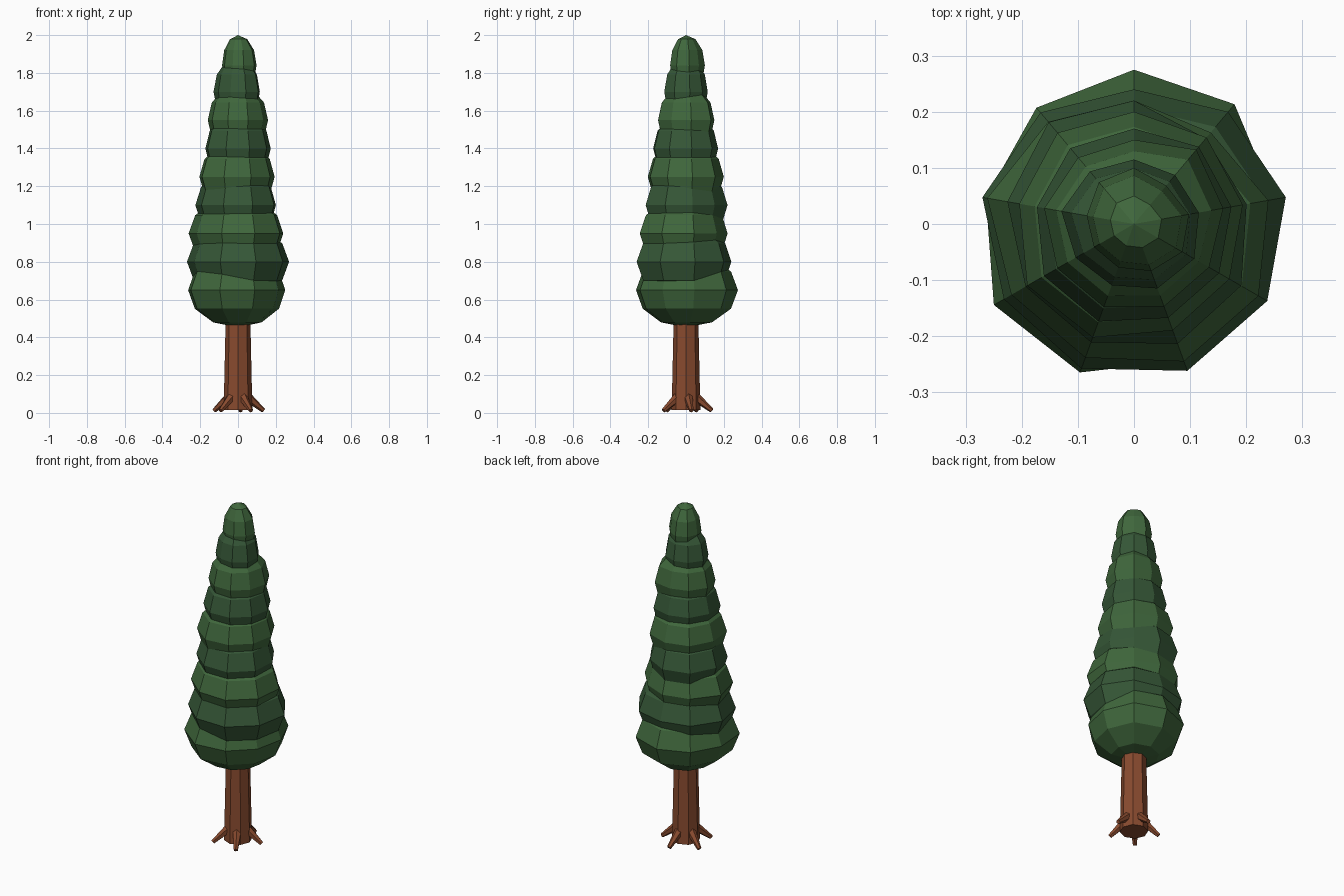
import bpy, bmesh, random
from math import sin, cos, pi, radians
from mathutils import Vector

if "Cube" in bpy.data.objects:
    bpy.data.objects.remove(bpy.data.objects["Cube"])

random.seed(4)


def material(name, color):
    m = bpy.data.materials.new(name)
    m.diffuse_color = (*color, 1)
    m.use_nodes = True
    m.node_tree.nodes["Principled BSDF"].inputs["Base Color"].default_value = m.diffuse_color
    return m


bark = material("bark", (0.25, 0.07, 0.028))
light_green = material("light_green", (0.05, 0.135, 0.045))
dark_green = material("dark_green", (0.036, 0.095, 0.038))


def add_object(name, bm, mat):
    bmesh.ops.recalc_face_normals(bm, faces=bm.faces)
    mesh = bpy.data.meshes.new(name)
    bm.to_mesh(mesh)
    bm.free()
    mesh.materials.append(mat)
    ob = bpy.data.objects.new(name, mesh)
    bpy.context.collection.objects.link(ob)
    return ob


def tapered(name, a, b, r1, r2, sides, mat):
    """Tapered prism running from point a to point b."""
    a, b = Vector(a), Vector(b)
    bm = bmesh.new()
    bmesh.ops.create_cone(bm, cap_ends=True, segments=sides, radius1=r1,
                          radius2=r2, depth=(b - a).length)
    ob = add_object(name, bm, mat)
    ob.location = (a + b) / 2
    ob.rotation_mode = 'QUATERNION'
    ob.rotation_quaternion = (b - a).to_track_quat('Z', 'Y')
    return ob


def foliage(name, z, height, reach, mat):
    """Nine-sided lumpy ball; reach = extents at 0, 45, 90, 180, 225, 270 deg."""
    sides = 9
    east, ne, north, west, sw, south = reach
    nw = (north + west) / 2 * random.uniform(0.95, 1.06)
    se = (south + east) / 2 * random.uniform(0.95, 1.08)
    around = (east, ne, north, nw, west, sw, south, se)
    columns = []
    for i in range(sides):
        a = (radians(90) + 2 * pi * i / sides) % (2 * pi)
        k = int(a / (pi / 4) + 1e-6)
        f = a / (pi / 4) - k
        r = around[k % 8] * (1 - f) + around[(k + 1) % 8] * f
        columns.append((1.03 * r * cos(a), 1.03 * r * sin(a)))
    columns[0] = (0, north)
    bm = bmesh.new()
    rings = []
    for lat in (-60, -30, 0, 30, 60):
        c, s = cos(radians(lat)), sin(radians(lat))
        rings.append([bm.verts.new((x * c, y * c, z + height * s))
                      for x, y in columns])
    bottom = bm.verts.new((0, 0, z - height))
    top = bm.verts.new((0, 0, z + height))
    for i in range(sides):
        n = (i + 1) % sides
        for lo, hi in zip(rings, rings[1:]):
            bm.faces.new((lo[i], lo[n], hi[n], hi[i]))
        bm.faces.new((bottom, rings[0][n], rings[0][i]))
        bm.faces.new((top, rings[-1][i], rings[-1][n]))
    add_object(name, bm, mat)


# Trunk
tapered("trunk", (0, 0, 0.015), (0, 0, 0.6), 0.076, 0.063, 8, bark)

# Five roots spreading from the trunk
for i in range(5):
    a = radians(12 + 72 * i)
    tapered(f"root_{i + 1}", (0.05 * cos(a), 0.05 * sin(a), 0.085),
            (0.138 * cos(a), 0.138 * sin(a), 0.012), 0.026, 0.012, 6, bark)

# Overlapping foliage tiers in alternating greens
tiers = [
    (0.24, 0.27, 0.275, 0.26, 0.29, 0.26),
    (0.27, 0.255, 0.24, 0.27, 0.255, 0.275),
    (0.245, 0.205, 0.22, 0.265, 0.235, 0.255),
    (0.20, 0.19, 0.22, 0.22, 0.215, 0.22),
    (0.19, 0.195, 0.20, 0.20, 0.22, 0.20),
    (0.17, 0.175, 0.17, 0.17, 0.185, 0.175),
    (0.153, 0.17, 0.15, 0.16, 0.15, 0.155),
    (0.115, 0.11, 0.115, 0.13, 0.11, 0.115),
    (0.10, 0.085, 0.10, 0.08, 0.08, 0.08),
]
for i, reach in enumerate(tiers):
    z, h = (1.84, 0.16) if i == 8 else (0.65 + 0.15 * i, 0.197 - 0.002 * i)
    foliage(f"foliage_tier_{i + 1}", z, h, reach,
            dark_green if i % 2 else light_green)
